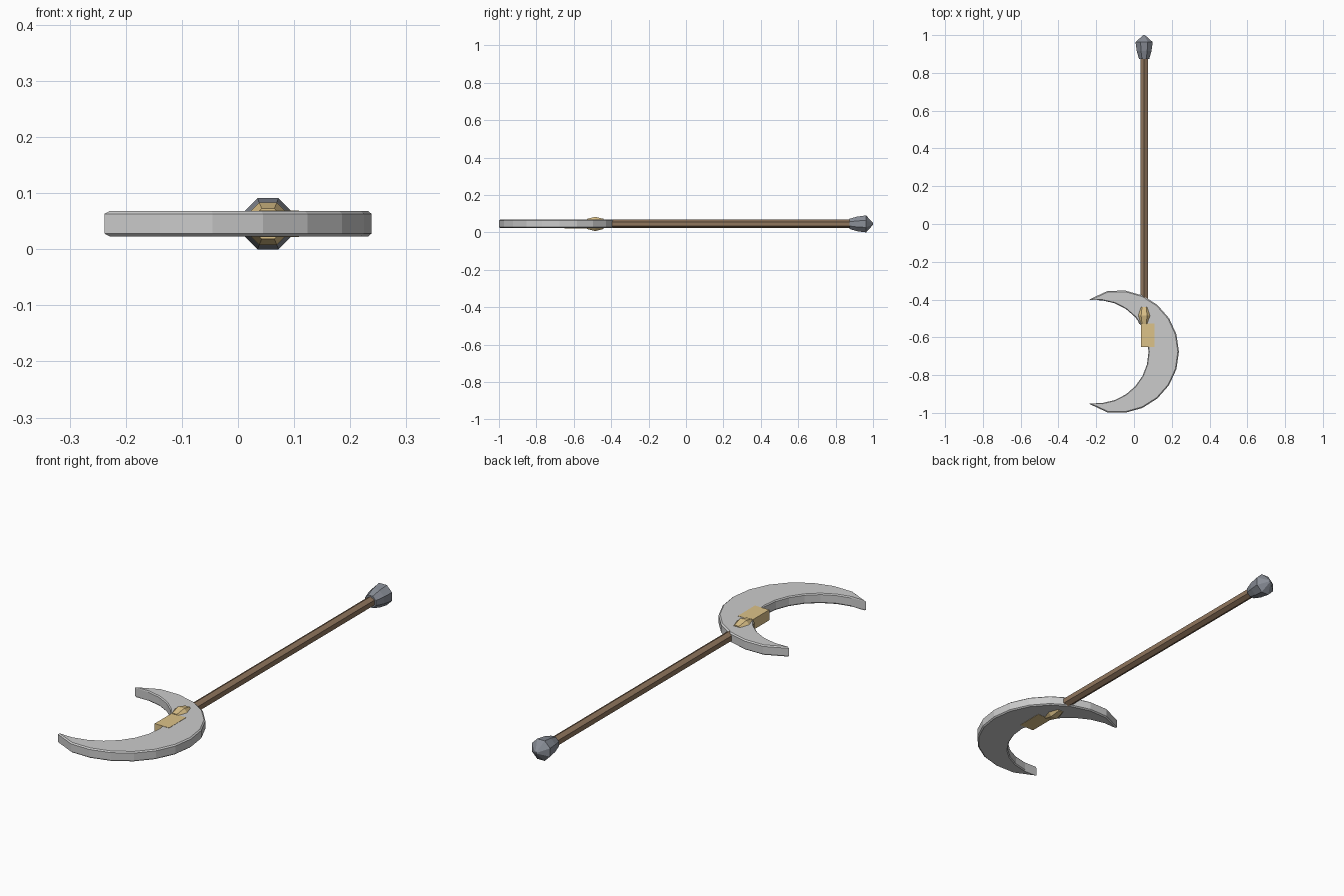
import bpy, bmesh
from math import cos, sin, pi, radians

if "Cube" in bpy.data.objects:
    bpy.data.objects.remove(bpy.data.objects["Cube"])

CX, CZ = 0.0535, 0.0455          # shaft axis


def finish(name, bm, color):
    bmesh.ops.recalc_face_normals(bm, faces=bm.faces)
    me = bpy.data.meshes.new(name)
    bm.to_mesh(me)
    bm.free()
    ob = bpy.data.objects.new(name, me)
    bpy.context.collection.objects.link(ob)
    mat = bpy.data.materials.new(name + "_mat")
    mat.diffuse_color = (*color, 1)
    mat.use_nodes = True
    mat.node_tree.nodes["Principled BSDF"].inputs["Base Color"].default_value = mat.diffuse_color
    me.materials.append(mat)
    return ob


def lathe(name, profile, sides, phase, color):
    """Faceted solid along the y axis; profile is (y, corner radius)."""
    bm = bmesh.new()
    rings = []
    for y, r in profile:
        angles = [phase + 2 * pi * i / sides for i in range(sides)]
        rings.append([bm.verts.new((CX + r * cos(a), y, CZ + r * sin(a))) for a in angles])
    for a, b in zip(rings, rings[1:]):
        for i in range(sides):
            j = (i + 1) % sides
            bm.faces.new((a[i], a[j], b[j], b[i]))
    bm.faces.new(rings[0])
    bm.faces.new(rings[-1])
    return finish(name, bm, color)


# Crescent blade with a chamfered rim
def crescent(inset):
    cy = -0.676
    outer, inner = [], []
    for i in range(-6, 7):
        a, b = radians(16.5 * i), radians(14 * i)
        ro, ri = 0.326 - inset, 0.273 + 0.7 * inset
        outer.append((-0.088 + ro * cos(a), cy + ro * sin(a)))
        inner.append((-0.196 + ri * cos(b), cy + ri * sin(b)))
    tx, ty = -0.238 + 1.5 * inset, 0.276 - 0.3 * inset
    return [(tx, cy - ty)] + outer + [(tx, cy + ty)] + inner[::-1]


bm = bmesh.new()
rings = []
for z, inset in ((0.023, 0.006), (0.028, 0), (0.063, 0), (0.068, 0.006)):
    rings.append([bm.verts.new((x, y, z)) for x, y in crescent(inset)])
n = len(rings[0])
for a, b in zip(rings, rings[1:]):
    for i in range(n):
        j = (i + 1) % n
        bm.faces.new((a[i], a[j], b[j], b[i]))
for r in (rings[0], rings[-1]):
    bm.faces.new((r[0], r[1], r[-1]))
    for i in range(1, 13):
        bm.faces.new((r[i], r[i + 1], r[n - i - 1], r[n - i]))
    bm.faces.new((r[13], r[14], r[15]))
finish("crescent_blade", bm, (0.62, 0.63, 0.65))

# Hexagonal wooden shaft, ridge upwards
lathe("shaft", [(-0.47, 0.0225), (0.9, 0.0225)], 6, pi / 6, (0.28, 0.18, 0.11))

# Octagonal pommel and collar, flats upwards
K = 1 / cos(pi / 8)
lathe("pommel", [(0.873, 0.027 * K), (0.915, 0.039 * K), (0.963, 0.0455 * K), (1.0, 0.005)],
      8, pi / 8, (0.25, 0.27, 0.31))
lathe("collar", [(-0.53, 0.027 * K), (-0.485, 0.038 * K), (-0.44, 0.027 * K)],
      8, pi / 8, (0.72, 0.54, 0.25))

# Gold block gripping the inner edge of the blade
bm = bmesh.new()
bmesh.ops.create_cube(bm, size=1)
for v in bm.verts:
    v.co = (0.073 + 0.072 * v.co.x, -0.5885 + 0.123 * v.co.y, CZ + 0.0475 * v.co.z)
finish("blade_block", bm, (0.72, 0.54, 0.25))
